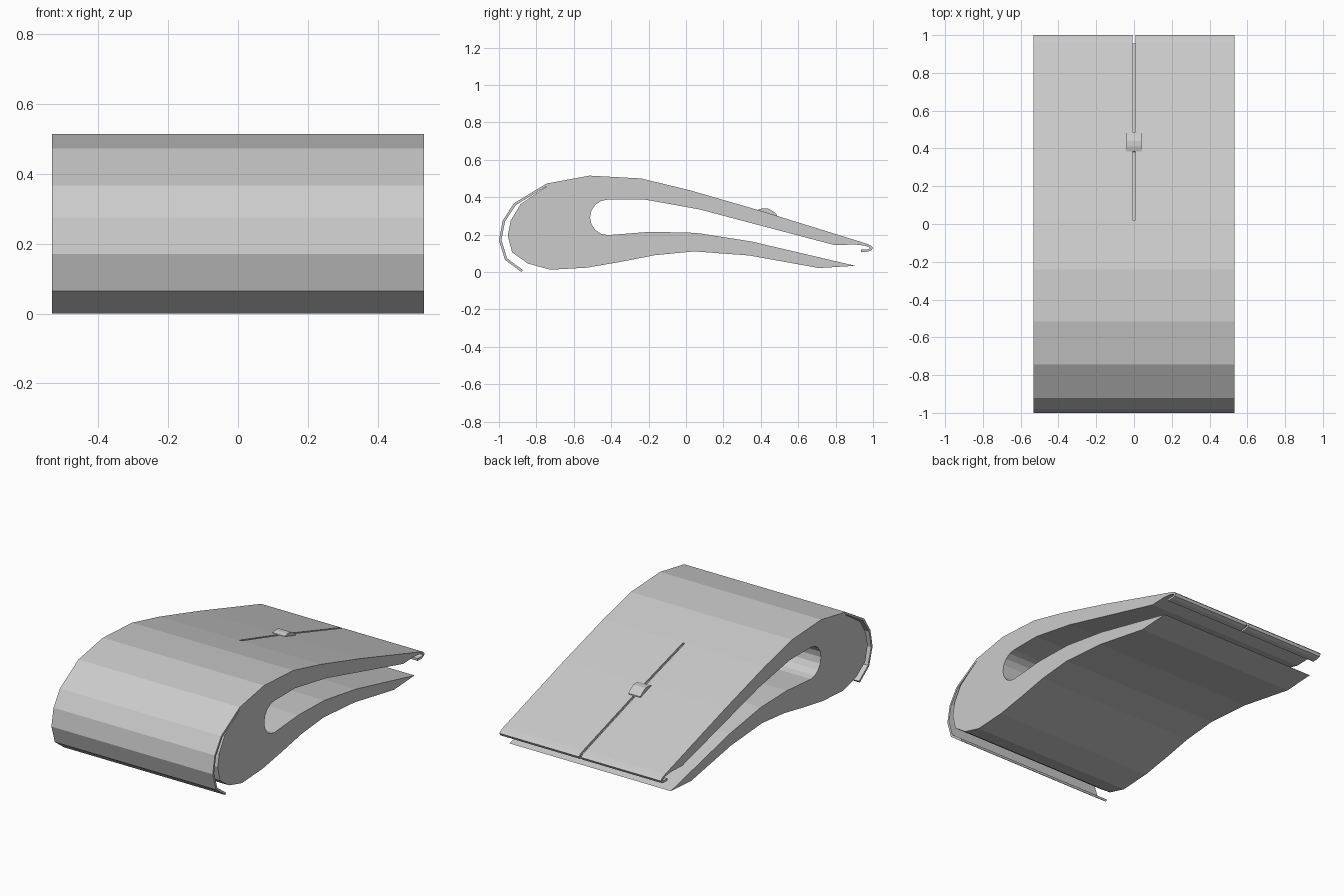
import bpy, bmesh, math
from mathutils import Vector

if "Cube" in bpy.data.objects:
    bpy.data.objects.remove(bpy.data.objects["Cube"])

HALF = 0.533    # half of the full width
SLIT = 0.007    # half of the slit width
THICK = 0.013   # sheet thickness


def extrude_profile(name, points, spans):
    """Extrude a closed (y, z) outline across each (x0, x1) span."""
    bm = bmesh.new()
    for x0, x1 in spans:
        a = [bm.verts.new((x0, y, z)) for y, z in points]
        b = [bm.verts.new((x1, y, z)) for y, z in points]
        bm.faces.new(a)
        bm.faces.new(b[::-1])
        n = len(points)
        for i in range(n):
            j = (i + 1) % n
            bm.faces.new((a[j], a[i], b[i], b[j]))
    bmesh.ops.recalc_face_normals(bm, faces=bm.faces)
    bmesh.ops.triangulate(bm, faces=[f for f in bm.faces if len(f.verts) > 4])
    mesh = bpy.data.meshes.new(name)
    bm.to_mesh(mesh)
    bm.free()
    obj = bpy.data.objects.new(name, mesh)
    bpy.context.collection.objects.link(obj)
    return obj


def sheet(path, t):
    """Closed outline of a bent sheet: path plus its mitred inner offset."""
    p = [Vector(q) for q in path]
    normals = []
    for a, b in zip(p, p[1:]):
        d = (b - a).normalized()
        normals.append(Vector((d.y, -d.x)))
    inner = []
    for i, q in enumerate(p):
        n0 = normals[max(i - 1, 0)]
        n1 = normals[min(i, len(normals) - 1)]
        inner.append(q + (n0 + n1) * (t / (1 + n0.dot(n1))))
    return [tuple(q) for q in p + inner[::-1]]


# Thin outer sheet, wrapping the nose and running back over the top
nose = [(-.88, 0), (-.968, .065), (-1, .17), (-.98, .275), (-.92, .367),
        (-.745, .473), (-.515, .515), (-.24, .5), (.02, .437)]
tail = [(.02, .437), (.39, .33), (.96, .153), (.988, .142), (1, .13),
        (.992, .115), (.97, .108), (.935, .108)]
extrude_profile("outer_sheet_front", sheet(nose, THICK), [(-HALF, HALF)])

# Rear of the sheet is split by a centre slit and ends in a small hook
extrude_profile("outer_sheet_rear", sheet(tail, THICK),
                [(-HALF, -SLIT), (SLIT, HALF)])

# Thick inner body: rounded nose, two tapering arms and an open slot
outside = [(.955, .141), (.39, .317), (.02, .424), (-.24, .487), (-.515, .502),
           (-.735, .463), (-.885, .362), (-.937, .275), (-.953, .195),
           (-.93, .105), (-.845, .045), (-.725, .012), (-.53, .023),
           (-.35, .054), (-.165, .09), (.045, .11), (.34, .088),
           (.71, .021), (.905, .033)]
slot = [(.35, .163), (.055, .209), (-.19, .215)]
for i in range(9):
    a = math.radians(-90 - 22.5 * i)
    slot.append((-.418 + .095 * math.cos(a), .292 + .095 * math.sin(a)))
slot += [(-.22, .387), (.07, .335), (.797, .143), (.9, .147)]
extrude_profile("inner_body", outside + slot, [(-HALF, HALF)])

# Small raised catch on the slit
catch = [(.38, .325), (.385, .334), (.41, .34), (.44, .339), (.468, .323),
         (.487, .305), (.487, .29)]
extrude_profile("catch", catch, [(-.04, .04)])
